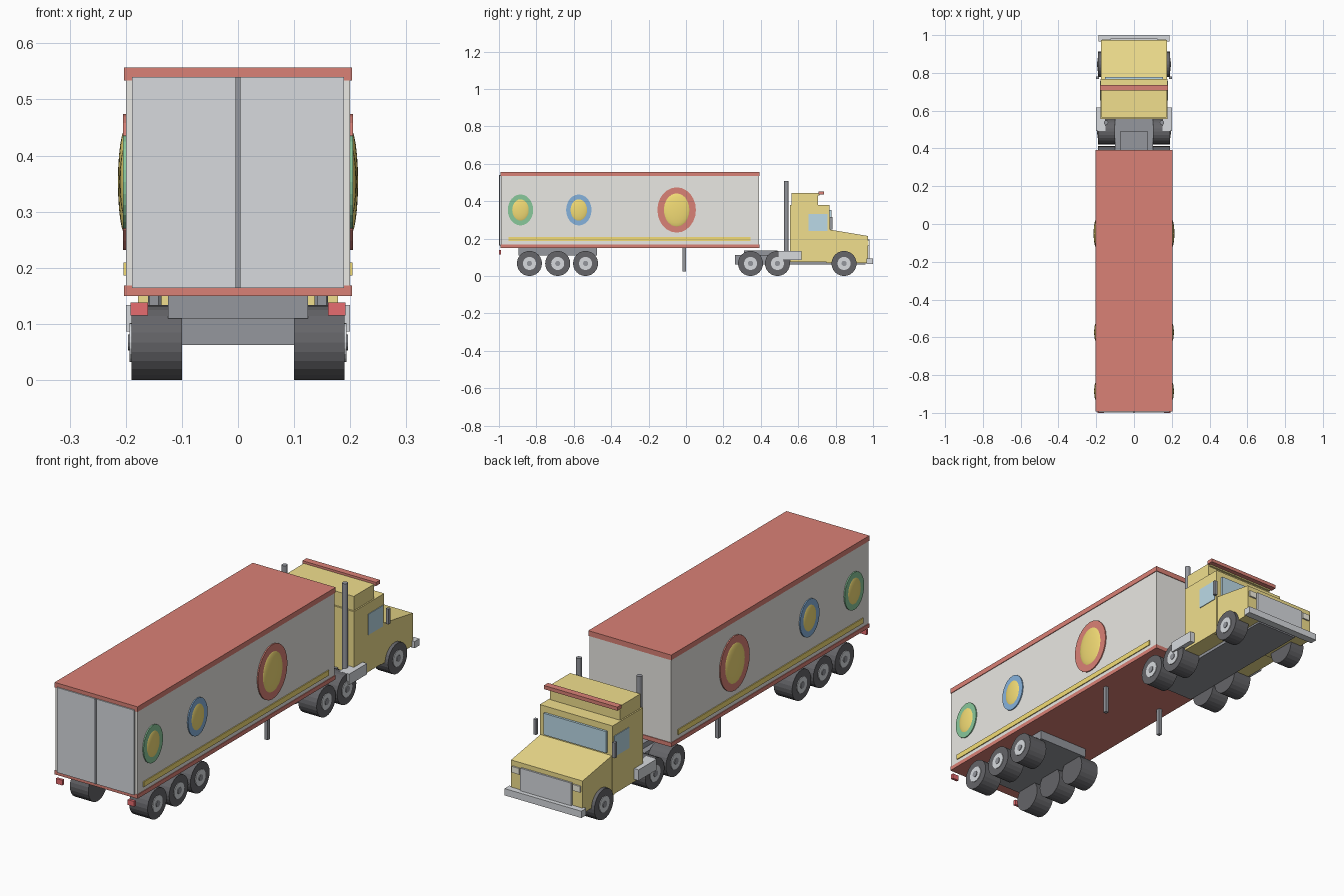
import bpy, bmesh, math
from mathutils import Matrix

if "Cube" in bpy.data.objects:
    bpy.data.objects.remove(bpy.data.objects["Cube"])

def material(name, rgb):
    m = bpy.data.materials.new(name)
    m.diffuse_color = (*rgb, 1)
    m.use_nodes = True
    m.node_tree.nodes["Principled BSDF"].inputs["Base Color"].default_value = m.diffuse_color
    return m

RED = material("red", (0.70, 0.22, 0.18))
WHITE = material("off_white", (0.82, 0.81, 0.77))
YELLOW = material("yellow", (0.88, 0.74, 0.27))
GOLD = material("gold", (0.90, 0.72, 0.18))
GREEN = material("green", (0.25, 0.58, 0.33))
BLUE = material("blue", (0.24, 0.45, 0.72))
GLASS = material("glass", (0.50, 0.70, 0.80))
BLACK = material("tyre_black", (0.13, 0.13, 0.14))
DARK = material("dark_grey", (0.30, 0.31, 0.34))
STEEL = material("steel", (0.68, 0.70, 0.73))
LAMP = material("lamp_red", (0.80, 0.15, 0.16))
CREAM = material("cream", (0.90, 0.88, 0.75))

def finish(name, bm, mat, smooth=False):
    bmesh.ops.recalc_face_normals(bm, faces=bm.faces)
    me = bpy.data.meshes.new(name)
    bm.to_mesh(me)
    bm.free()
    me.materials.append(mat)
    ob = bpy.data.objects.new(name, me)
    bpy.context.collection.objects.link(ob)
    if smooth:
        me.shade_smooth()
    return ob

def box(name, x, y, z, mat):
    """Box from (min, max) ranges."""
    bm = bmesh.new()
    size = [b - a for a, b in (x, y, z)]
    mid = [(a + b) / 2 for a, b in (x, y, z)]
    bmesh.ops.create_cube(bm, size=1, matrix=Matrix.Translation(mid) @ Matrix.Diagonal((*size, 1)))
    return finish(name, bm, mat)

def pair(name, x, y, z, mat):
    box(name + "_right", x, y, z, mat)
    box(name + "_left", (-x[1], -x[0]), y, z, mat)

def disc(name, x0, x1, y, z, ry, rz, mat, sides=24):
    """Elliptical cylinder along x."""
    bm = bmesh.new()
    m = (Matrix.Translation(((x0 + x1) / 2, y, z)) @ Matrix.Diagonal((1, ry, rz, 1))
         @ Matrix.Rotation(math.pi / 2, 4, 'Y'))
    bmesh.ops.create_cone(bm, cap_ends=True, segments=sides, radius1=1, radius2=1,
                          depth=abs(x1 - x0), matrix=m)
    return finish(name, bm, mat)

def extrude_profile(name, pts, hx, mat):
    """Side outline in (y, z) extruded across the width."""
    bm = bmesh.new()
    f = bm.faces.new([bm.verts.new((-hx, y, z)) for y, z in pts])
    r = bmesh.ops.extrude_face_region(bm, geom=[f])
    bmesh.ops.translate(bm, vec=(2 * hx, 0, 0),
                        verts=[v for v in r["geom"] if isinstance(v, bmesh.types.BMVert)])
    return finish(name, bm, mat)

# Trailer body, roof, floor and rear doors
box("trailer_body", (-0.2, 0.2), (-0.99, 0.39), (0.16, 0.545), WHITE)
box("trailer_roof", (-0.203, 0.203), (-0.992, 0.393), (0.534, 0.557), RED)
box("trailer_floor", (-0.203, 0.203), (-0.992, 0.393), (0.15, 0.168), RED)
pair("rear_door", (0.004, 0.189), (-0.997, -0.985), (0.164, 0.54), STEEL)
box("door_seam", (-0.0045, 0.0045), (-1.0, -0.985), (0.164, 0.54), DARK)
pair("tail_light", (0.16, 0.192), (-1.0, -0.988), (0.115, 0.138), LAMP)
pair("side_stripe", (0.198, 0.204), (-0.95, 0.345), (0.186, 0.209), GOLD)

# Side medallions: flat ring disc with a domed centre
for y, ry, rz, iy, iz, d, mat in (
        (-0.05, 0.103, 0.121, 0.074, 0.095, 0.014, RED),
        (-0.573, 0.068, 0.083, 0.050, 0.064, 0.011, BLUE),
        (-0.885, 0.068, 0.083, 0.050, 0.064, 0.011, GREEN)):
    for s in (-1, 1):
        disc("medallion_ring", s * 0.195, s * 0.205, y, 0.353, ry, rz, mat)
        bm = bmesh.new()
        bmesh.ops.create_uvsphere(bm, u_segments=24, v_segments=12, radius=1,
                                  matrix=Matrix.Translation((s * 0.2, y, 0.353))
                                  @ Matrix.Diagonal((d, iy, iz, 1)))
        finish("medallion_dome", bm, GOLD, True)

# Trailer running gear
box("trailer_bogie", (-0.125, 0.125), (-0.895, -0.475), (0.11, 0.152), DARK)
pair("landing_leg", (0.142, 0.158), (-0.018, -0.001), (0.025, 0.155), DARK)

# Wheels: tyre, rim and hub cap on both sides
R = 0.067
for y, inner in ((-0.837, 0.1), (-0.686, 0.1), (-0.537, 0.1),
                 (0.345, 0.1), (0.489, 0.1), (0.845, 0.12)):
    for s in (-1, 1):
        disc("tyre", s * inner, s * 0.19, y, R, R, R, BLACK)
        disc("wheel_rim", s * 0.18, s * 0.193, y, R, 0.035, 0.035, STEEL, 20)
        disc("hub_cap", s * 0.18, s * 0.196, y, R, 0.014, 0.014, DARK, 12)

# Tractor frame and coupling
box("tractor_frame", (-0.1, 0.1), (0.262, 0.96), (0.062, 0.112), DARK)
box("coupling_plate", (-0.073, 0.073), (0.31, 0.49), (0.108, 0.135), DARK)

# Cab, hood and roof fairing
box("cab", (-0.178, 0.178), (0.556, 0.768), (0.075, 0.38), YELLOW)
extrude_profile("hood", [(0.75, 0.07), (0.973, 0.07), (0.973, 0.214), (0.768, 0.248), (0.75, 0.248)],
                0.175, YELLOW)
box("roof_fairing", (-0.172, 0.172), (0.564, 0.706), (0.37, 0.443), YELLOW)
box("roof_visor", (-0.18, 0.18), (0.708, 0.737), (0.436, 0.452), RED)
box("visor_mount", (-0.168, 0.168), (0.7, 0.715), (0.43, 0.441), YELLOW)
box("windshield", (-0.153, 0.153), (0.76, 0.778), (0.257, 0.352), GLASS)
pair("side_window", (0.17, 0.181), (0.655, 0.757), (0.24, 0.332), GLASS)
pair("mirror", (0.186, 0.2), (0.768, 0.782), (0.248, 0.316), DARK)

# Grille, lights and bumper
box("grille", (-0.125, 0.125), (0.965, 0.981), (0.09, 0.194), STEEL)
pair("headlight", (0.131, 0.167), (0.965, 0.98), (0.163, 0.19), CREAM)
box("bumper", (-0.188, 0.188), (0.966, 1.0), (0.064, 0.094), STEEL)

# Side tanks and exhaust stacks
pair("side_tank", (0.15, 0.2), (0.492, 0.617), (0.086, 0.134), STEEL)
for s in (-1, 1):
    bm = bmesh.new()
    bmesh.ops.create_cone(bm, cap_ends=True, segments=12, radius1=0.012, radius2=0.012, depth=0.39,
                          matrix=Matrix.Translation((s * 0.148, 0.537, 0.313)))
    finish("exhaust_stack", bm, DARK)
